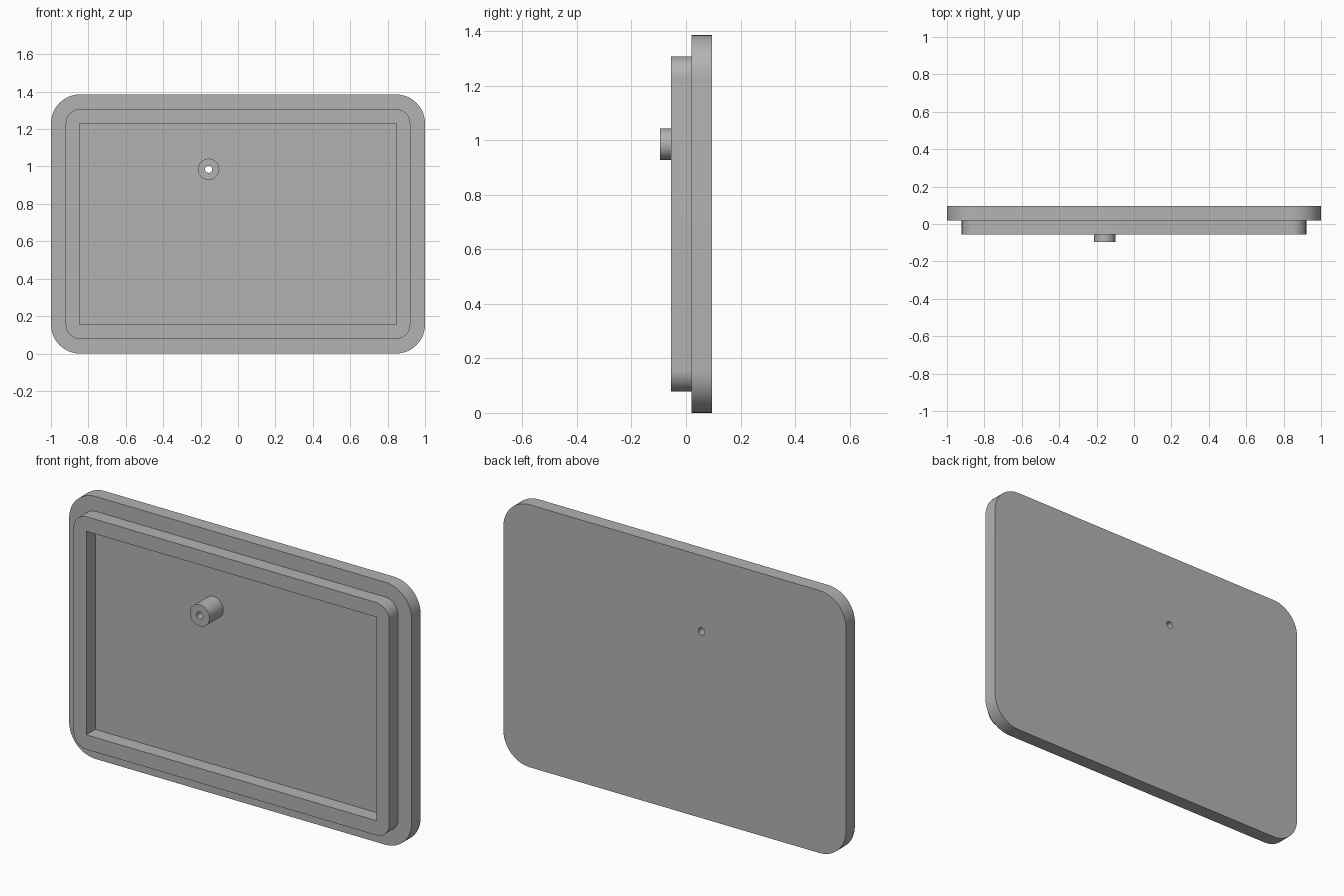
import bpy, bmesh
from math import cos, sin, pi
from mathutils import Vector

cube = bpy.data.objects.get("Cube")
if cube:
    bpy.data.objects.remove(cube, do_unlink=True)

grey = bpy.data.materials.new("plain_grey")
grey.use_nodes = True
grey.diffuse_color = (0.45, 0.45, 0.45, 1)
grey.node_tree.nodes["Principled BSDF"].inputs["Base Color"].default_value = grey.diffuse_color

HEIGHT = 1.385
MID = HEIGHT / 2
BACK, LEDGE, RIM_FRONT, BOSS_FRONT = 0.095, 0.02, -0.055, -0.095


def rounded(half_w, half_h, r, steps=12):
    """Counter-clockwise rounded rectangle in x, z."""
    pts = []
    for i, (sx, sz) in enumerate([(1, 1), (-1, 1), (-1, -1), (1, -1)]):
        for k in range(steps + 1):
            a = (i + k / steps) * pi / 2
            pts.append((sx * (half_w - r) + r * cos(a), MID + sz * (half_h - r) + r * sin(a)))
    return pts


def circle(x, z, r, n=48):
    return [(x + r * cos(2 * pi * k / n), z + r * sin(2 * pi * k / n)) for k in range(n)]


def cap(bm, loops, y, facing):
    """Flat face between an outline and its holes, facing along y."""
    edges = []
    for loop in loops:
        vs = [bm.verts.new((x, y, z)) for x, z in loop]
        edges += [bm.edges.new((vs[i - 1], vs[i])) for i in range(len(vs))]
    res = bmesh.ops.triangle_fill(bm, use_beauty=True, edges=edges, normal=Vector((0, facing, 0)))
    for f in res["geom"]:
        if isinstance(f, bmesh.types.BMFace):
            f.normal_update()
            if f.normal.y * facing < 0:
                f.normal_flip()


def wall(bm, loop, y0, y1, outward=True):
    """Side wall along a loop from y0 back to y1."""
    a = [bm.verts.new((x, y0, z)) for x, z in loop]
    b = [bm.verts.new((x, y1, z)) for x, z in loop]
    for i in range(len(loop)):
        f = bm.faces.new((a[i - 1], a[i], b[i], b[i - 1]))
        if outward:
            f.normal_flip()


def part(name, caps, walls):
    bm = bmesh.new()
    for args in caps:
        cap(bm, *args)
    for args in walls:
        wall(bm, *args)
    bmesh.ops.remove_doubles(bm, verts=bm.verts, dist=1e-5)
    mesh = bpy.data.meshes.new(name)
    bm.to_mesh(mesh)
    bm.free()
    mesh.materials.append(grey)
    ob = bpy.data.objects.new(name, mesh)
    bpy.context.collection.objects.link(ob)
    bpy.ops.object.select_all(action='DESELECT')
    ob.select_set(True)
    bpy.context.view_layer.objects.active = ob
    bpy.ops.object.shade_smooth_by_angle(angle=pi / 6)


# Shared outlines
plate = rounded(1.0, MID, 0.155)
rim_outer = rounded(0.921, 0.614, 0.076)
rim_inner = [(sx * 0.847, MID + sz * 0.537) for sx, sz in [(1, 1), (-1, 1), (-1, -1), (1, -1)]]
boss = circle(-0.157, 0.985, 0.057)
hole = circle(-0.157, 0.985, 0.019)

# Back plate with ledge, recess floor and through hole
part("back_plate",
     [([plate, hole], BACK, 1), ([plate, rim_outer], LEDGE, -1), ([rim_inner, boss], LEDGE, -1)],
     [(plate, LEDGE, BACK), (hole, LEDGE, BACK, False)])

# Raised locating rim
part("raised_rim",
     [([rim_outer, rim_inner], RIM_FRONT, -1)],
     [(rim_outer, RIM_FRONT, LEDGE), (rim_inner, RIM_FRONT, LEDGE, False)])

# Screw boss
part("screw_boss",
     [([boss, hole], BOSS_FRONT, -1)],
     [(boss, BOSS_FRONT, LEDGE), (hole, BOSS_FRONT, LEDGE, False)])
